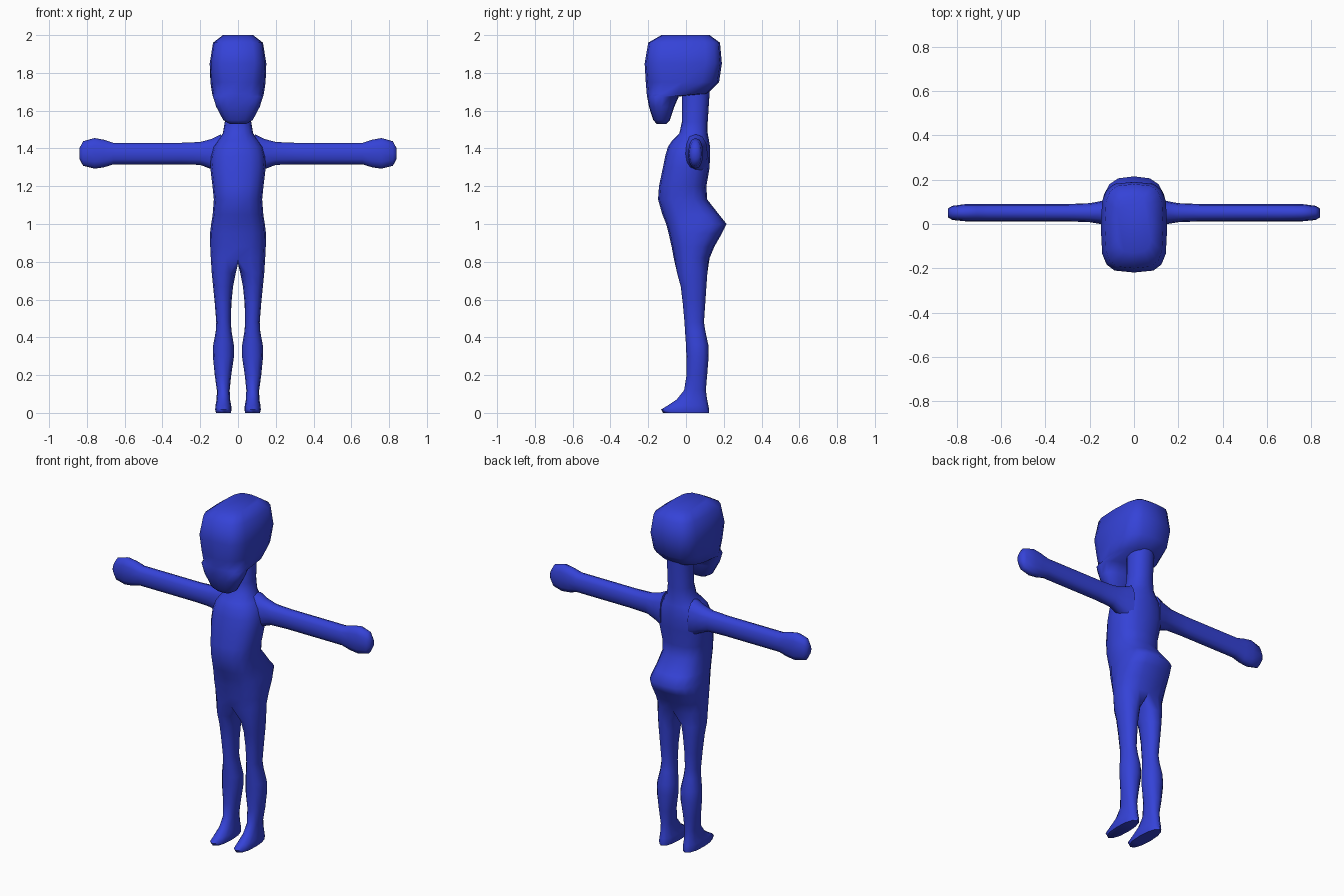
import bpy, bmesh, math

blue = bpy.data.materials.new("blue")
blue.diffuse_color = (0.035, 0.055, 0.68, 1)


def section(a0, a1, b0, b1, n, p=2.0, start=-90):
    """Rounded-box outline spanning a0..a1 and b0..b1."""
    pts = []
    for i in range(n):
        t = math.radians(start + 360 * i / n)
        c, s = math.cos(t), math.sin(t)
        c = math.copysign(abs(c) ** (2 / p), c) if abs(c) > 1e-6 else 0
        s = math.copysign(abs(s) ** (2 / p), s) if abs(s) > 1e-6 else 0
        pts.append(((a0 + a1) / 2 + (a1 - a0) / 2 * c,
                    (b0 + b1) / 2 + (b1 - b0) / 2 * s))
    return pts


def bridge(bm, r0, r1):
    n = len(r0)
    for i in range(n):
        j = (i + 1) % n
        bm.faces.new((r0[i], r0[j], r1[j], r1[i]))


def loft(bm, rings, cap_start=True):
    for a, b in zip(rings, rings[1:]):
        bridge(bm, a, b)
    if cap_start:
        bm.faces.new(rings[0])
    bm.faces.new(rings[-1])


def finish(bm, name):
    bmesh.ops.recalc_face_normals(bm, faces=bm.faces)
    me = bpy.data.meshes.new(name)
    bm.to_mesh(me)
    bm.free()
    ob = bpy.data.objects.new(name, me)
    bpy.context.collection.objects.link(ob)
    me.materials.append(blue)
    bpy.ops.object.select_all(action='DESELECT')
    ob.select_set(True)
    bpy.context.view_layer.objects.active = ob
    bpy.ops.object.shade_smooth_by_angle(angle=math.radians(65))
    return ob


def flat_ring(bm, z, *args, **kw):
    return [bm.verts.new((x, y, z)) for x, y in section(*args, **kw)]


# Trunk and neck: z, half width, front y, back y, squareness
TRUNK = [
    (0.82, 0.144, -0.065, 0.125, 2.4), (0.88, 0.147, -0.076, 0.15, 2.5),
    (0.95, 0.148, -0.092, 0.19, 2.7), (1.0, 0.142, -0.105, 0.215, 2.8),
    (1.05, 0.134, -0.125, 0.175, 2.6), (1.13, 0.128, -0.148, 0.112, 2.4),
    (1.2, 0.135, -0.143, 0.108, 2.4), (1.3, 0.147, -0.122, 0.125, 2.4),
    (1.36, 0.143, -0.11, 0.127, 2.4), (1.41, 0.13, -0.095, 0.127, 2.3),
    (1.44, 0.108, -0.075, 0.122, 2.2), (1.48, 0.08, -0.035, 0.115, 2.2),
    (1.54, 0.07, -0.022, 0.115, 2.2), (1.74, 0.07, -0.02, 0.128, 2.2),
]
# Leg and foot: z, inner x, outer x, front y, back y
LEG = [
    (0.74, 0.012, 0.139, -0.047, 0.113), (0.67, 0.026, 0.132, -0.028, 0.108),
    (0.58, 0.035, 0.123, -0.017, 0.102), (0.48, 0.038, 0.115, -0.008, 0.095),
    (0.43, 0.034, 0.118, -0.005, 0.103), (0.36, 0.022, 0.131, 0.0, 0.118),
    (0.3, 0.021, 0.133, 0.002, 0.12), (0.2, 0.036, 0.123, 0.003, 0.112),
    (0.12, 0.044, 0.112, -0.01, 0.105), (0.07, 0.042, 0.113, -0.05, 0.112),
    (0.04, 0.036, 0.119, -0.095, 0.118), (0.018, 0.034, 0.121, -0.132, 0.123),
    (0.0, 0.038, 0.117, -0.122, 0.122),
]
bm = bmesh.new()
trunk = [flat_ring(bm, z, -w, w, f, b, 16, p) for z, w, f, b, p in TRUNK]
loft(bm, trunk, cap_start=False)

# Crotch strip splits the lowest trunk ring into two leg openings
hip = trunk[0]
crotch = [bm.verts.new((0, y, 0.79)) for y in (0.08, 0.03, -0.02)]
openings = {1: hip[0:9] + crotch, -1: hip[8:] + hip[:1] + crotch[::-1]}
for side, opening in openings.items():
    rings = [opening]
    for z, xi, xo, f, b in LEG:
        x0, x1 = sorted((side * xi, side * xo))
        rings.append(flat_ring(bm, z, x0, x1, f, b, 12, 2.2,
                               start=-120 if side > 0 else 60))
    loft(bm, rings, cap_start=False)
finish(bm, "body")

# Head with the face hanging forward of the neck
HEAD = [
    (1.53, 0.045, -0.155, -0.105, 2.4), (1.55, 0.078, -0.173, -0.085, 2.4),
    (1.62, 0.115, -0.196, -0.062, 2.5), (1.675, 0.133, -0.206, -0.038, 2.6),
    (1.69, 0.137, -0.208, 0.115, 2.6), (1.75, 0.146, -0.213, 0.175, 3.0),
    (1.85, 0.15, -0.219, 0.19, 3.6), (1.96, 0.132, -0.2, 0.18, 3.6),
    (2.0, 0.08, -0.13, 0.125, 3.2),
]
bm = bmesh.new()
loft(bm, [flat_ring(bm, z, -w, w, f, b, 16, p) for z, w, f, b, p in HEAD])
finish(bm, "head")

# Arms with mitten hands: x, front y, back y, bottom z, top z
ARM = [
    (0.09, -0.01, 0.115, 1.26, 1.475), (0.14, -0.002, 0.105, 1.29, 1.45),
    (0.2, 0.008, 0.094, 1.313, 1.434), (0.3, 0.012, 0.09, 1.316, 1.43),
    (0.66, 0.012, 0.09, 1.316, 1.43), (0.71, 0.012, 0.09, 1.3, 1.446),
    (0.76, 0.012, 0.09, 1.293, 1.455), (0.82, 0.018, 0.082, 1.308, 1.438),
    (0.84, 0.03, 0.07, 1.345, 1.4),
]
for side, name in ((1, "left_arm"), (-1, "right_arm")):
    bm = bmesh.new()
    loft(bm, [[bm.verts.new((side * x, y, z))
               for y, z in section(f, b, lo, hi, 12, 2.3)]
              for x, f, b, lo, hi in ARM])
    finish(bm, name)
